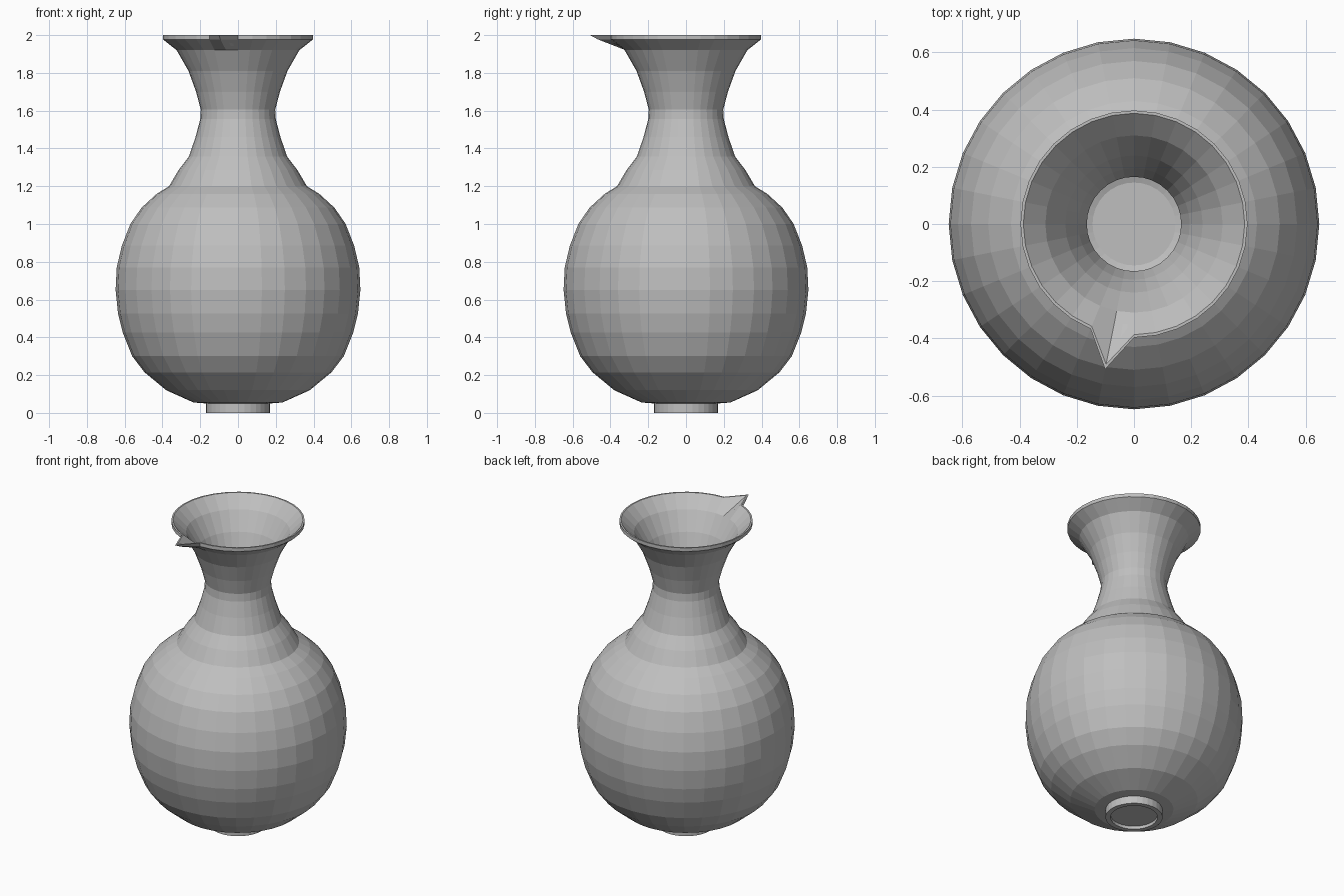
import bpy, bmesh, math

SEG = 32
SPOUT = 23  # segment of the rim that is pulled out into a spout

clay = bpy.data.materials.new("grey clay")
clay.diffuse_color = (0.52, 0.52, 0.52, 1)

# outer profile from foot to rim: radius, height
outer = [(0.14, 0.02), (0.14, 0.0), (0.17, 0.0), (0.17, 0.05), (0.235, 0.055),
         (0.38, 0.12), (0.495, 0.215), (0.56, 0.30), (0.61, 0.425), (0.635, 0.525),
         (0.648, 0.65), (0.642, 0.77), (0.615, 0.885), (0.57, 1.0), (0.51, 1.087),
         (0.43, 1.16), (0.365, 1.20), (0.315, 1.285), (0.26, 1.357), (0.225, 1.46),
         (0.2, 1.555), (0.197, 1.605), (0.222, 1.70), (0.262, 1.81), (0.325, 1.92),
         (0.397, 1.977)]
rim = [(0.397, 2.0), (0.387, 2.0)]
# inner profile from rim to floor
inner = [(0.31, 1.925), (0.24, 1.81), (0.195, 1.70), (0.165, 1.59), (0.175, 1.53),
         (0.23, 1.35), (0.29, 1.27), (0.40, 1.14), (0.48, 1.07), (0.58, 0.88),
         (0.615, 0.65), (0.58, 0.43), (0.465, 0.23), (0.35, 0.15), (0.145, 0.08)]
profile = outer + rim + inner

# lathe the vessel, pulling rim points out at the spout
pull = {len(outer) - 1: 0.475, len(outer): 0.518, len(outer) + 1: 0.500}
bm = bmesh.new()
rings = []
for i, (r, z) in enumerate(profile):
    ring = []
    for s in range(SEG):
        a = 2 * math.pi * s / SEG
        rr = pull.get(i, r) if s == SPOUT else r
        ring.append(bm.verts.new((rr * math.cos(a), rr * math.sin(a), z)))
    rings.append(ring)
for low, high in zip(rings, rings[1:]):
    for s in range(SEG):
        t = (s + 1) % SEG
        bm.faces.new((low[s], low[t], high[t], high[s]))
# recessed underside and inner floor
bm.faces.new(rings[0][::-1])
bm.faces.new(rings[-1])
bmesh.ops.recalc_face_normals(bm, faces=bm.faces)

mesh = bpy.data.meshes.new("vase")
bm.to_mesh(mesh)
bm.free()
mesh.materials.append(clay)
vase = bpy.data.objects.new("vase", mesh)
bpy.context.collection.objects.link(vase)
